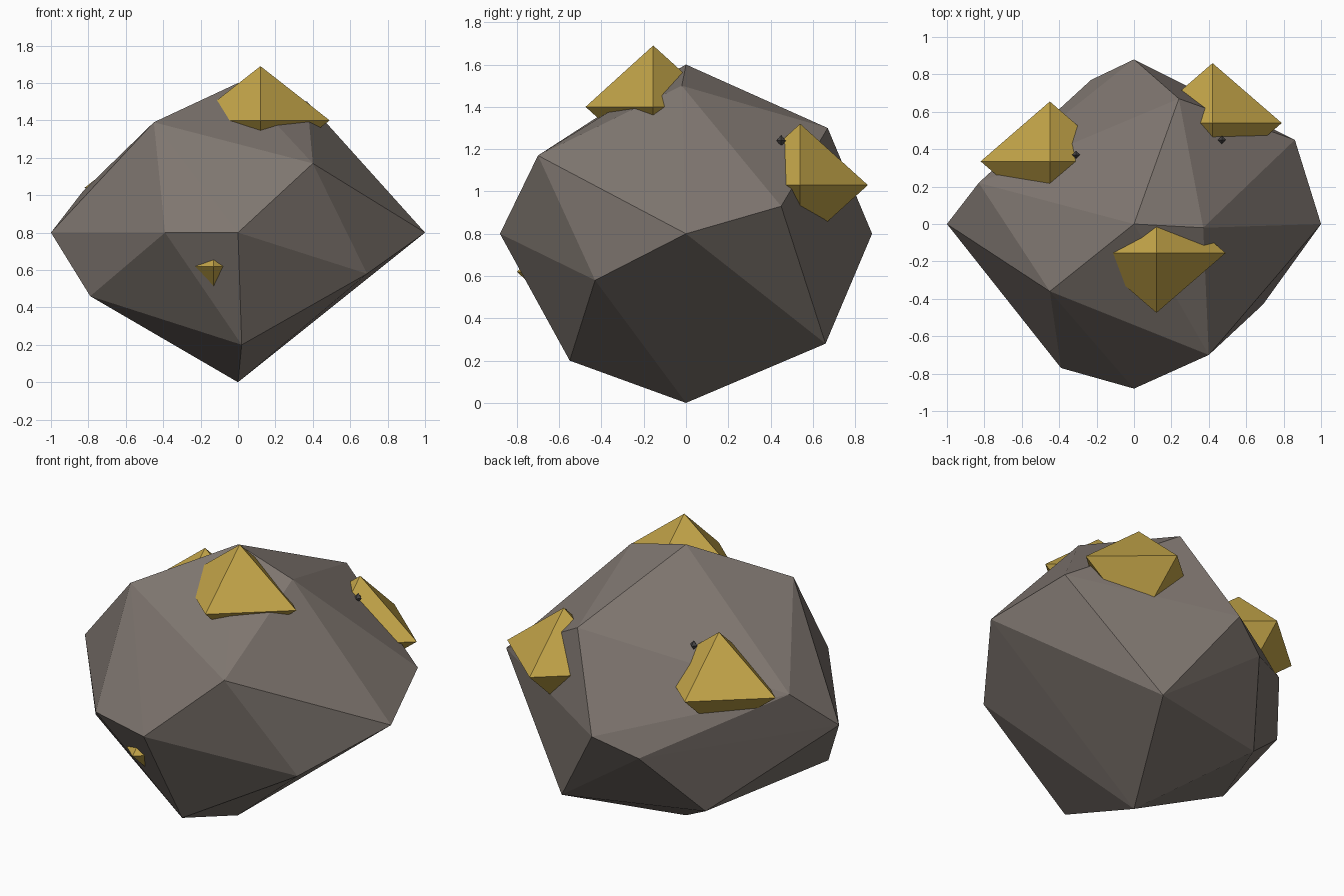
import bpy
import bmesh
from mathutils import Vector

default_cube = bpy.data.objects.get("Cube")
if default_cube:
    bpy.data.objects.remove(default_cube, do_unlink=True)


def make_material(name, color):
    material = bpy.data.materials.new(name)
    material.use_nodes = True
    material.diffuse_color = (*color, 1)
    shader = next(n for n in material.node_tree.nodes if n.type == "BSDF_PRINCIPLED")
    shader.inputs["Base Color"].default_value = (*color, 1)
    shader.inputs["Roughness"].default_value = 0.8
    return material


def hull_object(name, points, material, center=(0, 0, 0)):
    """Wrap a flat-shaded convex shell around a few points."""
    bm = bmesh.new()
    for point in points:
        bm.verts.new(point)
    bmesh.ops.convex_hull(bm, input=bm.verts[:])
    loose = [v for v in bm.verts if not v.link_faces]
    bmesh.ops.delete(bm, geom=loose, context="VERTS")
    bmesh.ops.recalc_face_normals(bm, faces=bm.faces[:])
    mesh = bpy.data.meshes.new(name)
    bm.to_mesh(mesh)
    bm.free()
    mesh.materials.append(material)
    obj = bpy.data.objects.new(name, mesh)
    obj.location = center
    bpy.context.collection.objects.link(obj)
    return obj


def octahedron_points(radii):
    points = []
    for axis in range(3):
        for side in (-1, 1):
            point = Vector((0, 0, 0))
            point[axis] = side * radii[axis]
            points.append(point)
    return points


stone = make_material("grey brown stone", (0.21, 0.18, 0.16))
gold = make_material("gold ore", (0.54, 0.37, 0.065))
dark_stone = make_material("dark stone", (0.07, 0.065, 0.065))

# Boulder: six extreme corners plus irregular corners in between
mid = 0.8
corners = [Vector((0, 0, mid)) + p for p in octahedron_points((1, 0.88, mid))]
corners += [
    # upper corners
    (0.4, -0.7, 1.17), (-0.45, -0.36, 1.39), (0.37, -0.02, 1.5),
    (0.24, 0.67, 1.3), (-0.83, 0.22, 1.02), (0.86, 0.45, 0.93),
    # lower corners
    (-0.39, -0.77, 0.8), (0.69, -0.43, 0.58), (0.02, -0.55, 0.2),
    (-0.79, -0.2, 0.46), (-0.23, 0.77, 0.69), (0.35, 0.66, 0.28),
    (-0.45, 0.46, 0.32),
]
hull_object("boulder", corners, stone)

# Gold nuggets half buried in the boulder
nugget = octahedron_points((0.37, 0.32, 0.29))
nugget_places = {
    "top": (0.12, -0.155, 1.4),
    "back_left": (0.42, 0.54, 1.03),
    "back_right": (-0.45, 0.335, 1.04),
    "front": (-0.13, -0.48, 0.62),
}
for place, center in nugget_places.items():
    hull_object("gold_nugget_" + place, nugget, gold, center)

# Tiny dark pebbles on the surface
pebble = octahedron_points((0.022, 0.022, 0.027))
pebble_places = {"left": (0.47, 0.45, 1.24), "right": (-0.31, 0.37, 1.23)}
for place, center in pebble_places.items():
    hull_object("pebble_" + place, pebble, dark_stone, center)
